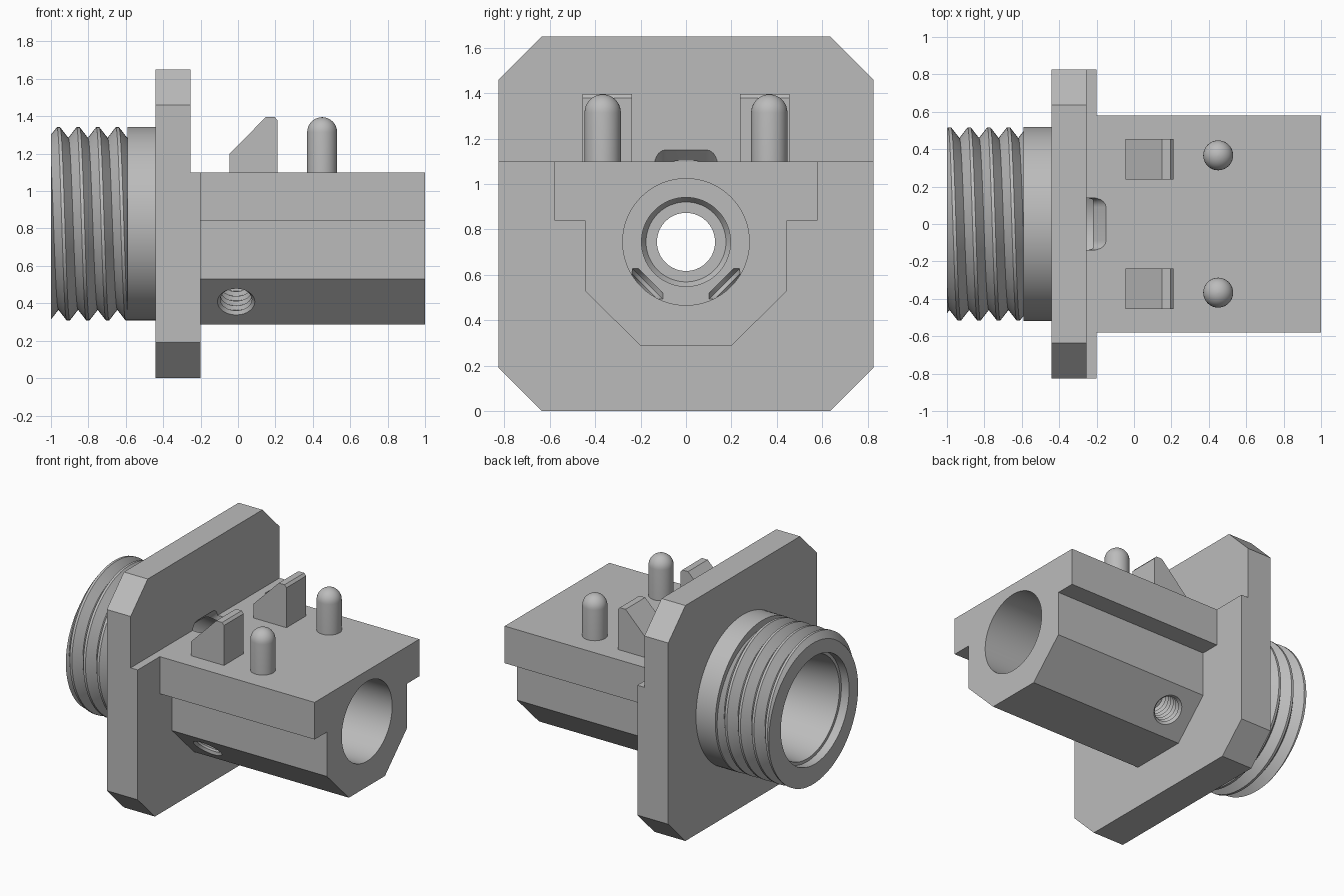
import bpy, bmesh, math
from mathutils import Matrix, Vector

cube = bpy.data.objects.get("Cube")
if cube:
    bpy.data.objects.remove(cube, do_unlink=True)

grey = bpy.data.materials.new("plain grey")
grey.use_nodes = True
grey.diffuse_color = (0.5, 0.5, 0.5, 1)
grey.node_tree.nodes["Principled BSDF"].inputs["Base Color"].default_value = (0.5, 0.5, 0.5, 1)


def finish(name, bm, matrix=Matrix()):
    bm.transform(matrix)
    bmesh.ops.recalc_face_normals(bm, faces=bm.faces)
    mesh = bpy.data.meshes.new(name)
    bm.to_mesh(mesh)
    bm.free()
    mesh.materials.append(grey)
    ob = bpy.data.objects.new(name, mesh)
    bpy.context.collection.objects.link(ob)
    return ob


def aim(origin, direction):
    """Matrix placing local x along a direction."""
    return Matrix.Translation(origin) @ Vector(direction).to_track_quat('X', 'Z').to_matrix().to_4x4()


def prism(name, outline, a, b, axis='x', matrix=Matrix()):
    """Extrude a yz outline along x, or an xz outline along y."""
    bm = bmesh.new()
    place = (lambda p: (a, p[0], p[1])) if axis == 'x' else (lambda p: (p[0], a, p[1]))
    face = bm.faces.new([bm.verts.new(place(p)) for p in outline])
    new = bmesh.ops.extrude_face_region(bm, geom=[face])["geom"]
    step = (b - a, 0, 0) if axis == 'x' else (0, b - a, 0)
    bmesh.ops.translate(bm, vec=step, verts=[v for v in new if isinstance(v, bmesh.types.BMVert)])
    return finish(name, bm, matrix)


def lathe(name, profile, matrix, sides=64):
    """Turn (x, radius) points about local x and cap both ends."""
    bm = bmesh.new()
    rings = []
    for x, r in profile:
        angles = [math.tau * i / sides for i in range(sides)]
        rings.append([bm.verts.new((x, r * math.cos(t), r * math.sin(t))) for t in angles])
    for p, q in zip(rings, rings[1:]):
        for i in range(sides):
            j = (i + 1) % sides
            bm.faces.new((p[i], p[j], q[j], q[i]))
    bm.faces.new(rings[0])
    bm.faces.new(rings[-1])
    return finish(name, bm, matrix)


def helical_thread(name, x0, x1, pitch, crest_x, centre_z, sides=72):
    """Solid threaded rod, trimmed flat at both ends."""
    shape = [(0, 0.46), (0.42, 0.517), (0.58, 0.517)]
    m = len(shape)
    turns = math.ceil((x1 - x0) / pitch) + 4
    bm = bmesh.new()
    rows = []
    for k in range(turns * m):
        frac, r = shape[k % m]
        start = crest_x + (k // m + frac - 2.5) * pitch
        row = []
        for j in range(sides):
            t = math.tau * j / sides
            row.append(bm.verts.new((start + pitch * j / sides, -r * math.sin(t), centre_z + r * math.cos(t))))
        rows.append(row)
    for k in range(len(rows) - 1):
        for j in range(sides):
            if j < sides - 1:
                bm.faces.new((rows[k][j], rows[k][j + 1], rows[k + 1][j + 1], rows[k + 1][j]))
            elif k + m + 1 < len(rows):
                bm.faces.new((rows[k][j], rows[k + m][0], rows[k + m + 1][0], rows[k + 1][j]))
    for x, n in ((x0, -1), (x1, 1)):
        bmesh.ops.bisect_plane(bm, geom=bm.verts[:] + bm.edges[:] + bm.faces[:], dist=1e-5,
                               plane_co=(x, 0, 0), plane_no=(n, 0, 0), clear_outer=True)
    bmesh.ops.holes_fill(bm, edges=[e for e in bm.edges if e.is_boundary], sides=0)
    return finish(name, bm)


def mirrored(half):
    return half + [(-y, z) for y, z in reversed(half)]


barrel_z, bore_z = 0.825, 0.745
barrel_axis = Matrix.Translation((0, 0, barrel_z))
bore_axis = Matrix.Translation((0, 0, bore_z))

# Flange: full chamfered plate plus the thicker lower part
lower = [(0.635, 0), (0.825, 0.19)]
plate = prism("flange_plate", mirrored(lower + [(0.825, 1.46), (0.635, 1.65)]), -0.44, -0.255)
step = prism("flange_step", mirrored(lower + [(0.825, 1.1)]), -0.255, -0.2)

# Stepped housing behind the flange
housing = prism("housing", mirrored([(0.2, 0.287), (0.445, 0.53), (0.445, 0.84), (0.58, 0.84), (0.58, 1.1)]),
                -0.2, 1)

# Round barrel with its collar and thread
collar = lathe("barrel_collar", [(-0.59, 0.518), (-0.44, 0.518)], barrel_axis, 96)
thread = helical_thread("barrel_thread", -1, -0.588, 0.105, -0.96, barrel_z)

# Cutters: barrel socket, rear bore, drain slot and two threaded screw holes
socket = lathe("socket_cutter", [(-1.1, 0.378), (-0.94, 0.378), (-0.94, 0.357), (-0.2205, 0.27)], barrel_axis, 80)
bore = lathe("bore_cutter", [(-0.4, 0.128), (-0.13, 0.128), (-0.13, 0.176), (-0.1, 0.196),
                             (-0.04, 0.196), (-0.04, 0.279), (1.1, 0.279)], bore_axis)
corners = []
for q, (sy, sz) in enumerate([(1, 1), (-1, 1), (-1, -1), (1, -1)]):
    for i in range(6):
        t = math.radians(90 * q + 18 * i)
        corners.append((sy * 0.09 + 0.05 * math.cos(t), sz * 0.005 + 0.05 * math.sin(t)))
slot = prism("slot_cutter", corners, -0.15, 0.2, 'x', aim((-0.23, 0, 1.0975), (-1, 0, -1)))
cutters = [socket, bore, slot]
for side in (1, -1):
    ridges = [(-0.03, 0.1)] + [(0.018 * i, 0.1 if i % 2 == 0 else 0.084) for i in range(14)]
    cutters.append(lathe("screw_hole_cutter", ridges, aim((-0.01, side * 0.322, 0.408), (0, -side, 1)), 32))


def carve(ob, tools):
    for tool in tools:
        mod = ob.modifiers.new("cut", 'BOOLEAN')
        mod.operation, mod.solver, mod.object = 'DIFFERENCE', 'EXACT', tool
    bpy.context.view_layer.update()
    result = bpy.data.meshes.new_from_object(ob.evaluated_get(bpy.context.evaluated_depsgraph_get()))
    ob.modifiers.clear()
    ob.data = result


carve(plate, [socket, bore, slot])
carve(step, [socket, bore, slot])
carve(housing, cutters[1:])
carve(collar, [socket])
carve(thread, [socket])
for tool in cutters:
    bpy.data.objects.remove(tool, do_unlink=True)

# Domed pins and wedge clips on the deck
pins = []
dome = [(1.315 + 0.08 * math.sin(t), 0.08 * math.cos(t)) for t in [math.radians(11 * i) for i in range(9)]]
wedge = [(-0.045, 1.09), (-0.045, 1.2), (0.15, 1.397), (0.195, 1.397), (0.21, 1.38), (0.21, 1.09)]
for label, side in (("left", 1), ("right", -1)):
    pins.append(lathe(label + "_pin", [(1.09, 0.08)] + dome, aim((0.45, side * 0.367, 0), (0, 0, 1)), 40))
    prism(label + "_clip", wedge, side * 0.237, side * 0.455, 'y')

# Smooth the round parts while keeping sharp edges
bpy.ops.object.select_all(action='DESELECT')
for ob in pins + [plate, step, housing, collar, thread]:
    ob.select_set(True)
bpy.context.view_layer.objects.active = housing
bpy.ops.object.shade_smooth_by_angle(angle=math.radians(25))
